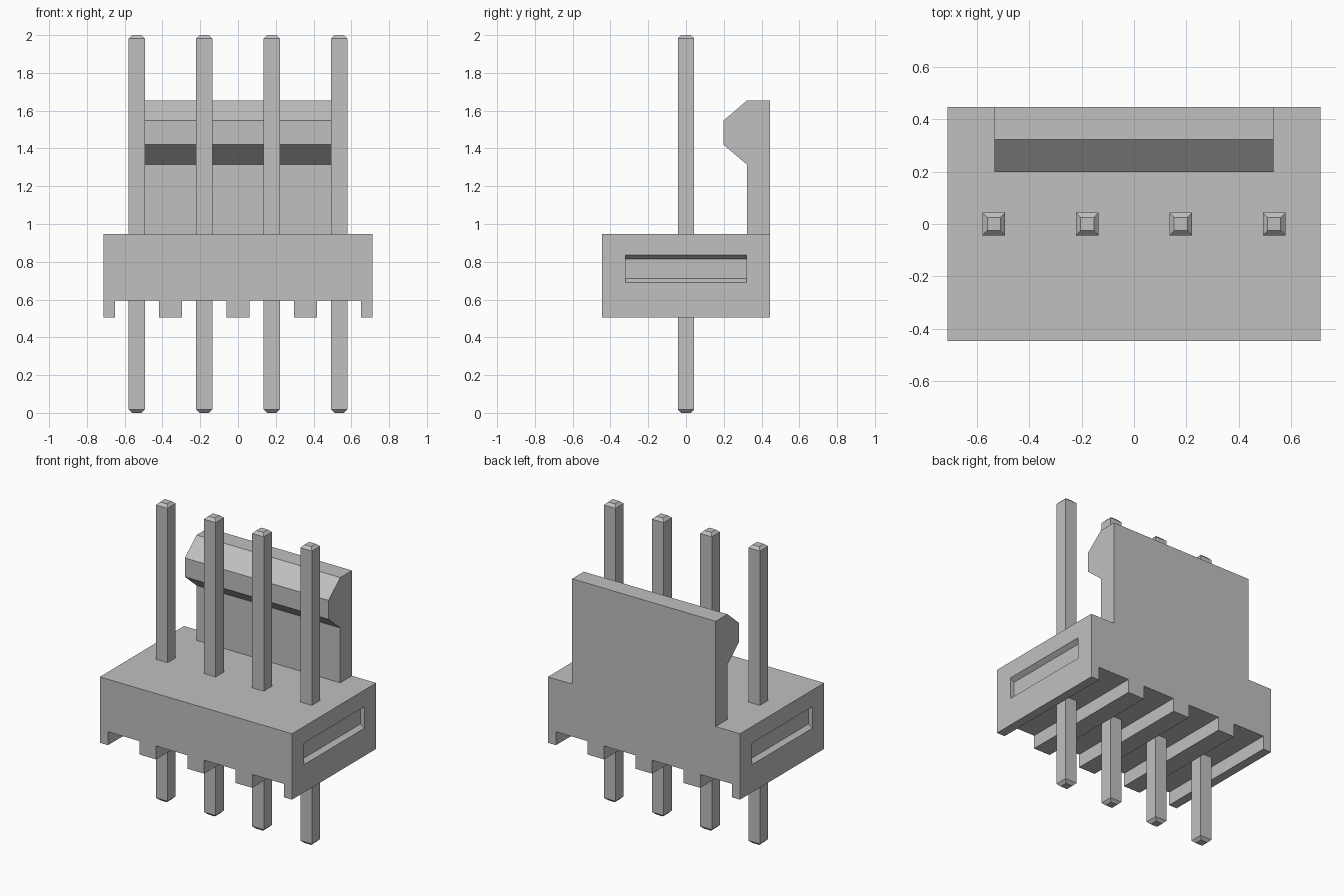
import bpy
import bmesh
from mathutils import Vector

cube = bpy.data.objects.get("Cube")
if cube:
    bpy.data.objects.remove(cube, do_unlink=True)

# One plain grey for everything
grey = bpy.data.materials.new("light grey")
grey.use_nodes = True
COLOUR = (0.53, 0.53, 0.53, 1.0)
grey.diffuse_color = COLOUR
grey.node_tree.nodes["Principled BSDF"].inputs["Base Color"].default_value = COLOUR

PITCH = 0.357
PIN_X = [(i - 1.5) * PITCH for i in range(4)]
HALF_X, HALF_Y = 0.713, 0.446
FOOT_Z, FLOOR_Z, TOP_Z = 0.505, 0.595, 0.947


def finish(name, bm):
    bmesh.ops.recalc_face_normals(bm, faces=bm.faces[:])
    mesh = bpy.data.meshes.new(name)
    bm.to_mesh(mesh)
    bm.free()
    mesh.materials.append(grey)
    obj = bpy.data.objects.new(name, mesh)
    bpy.context.collection.objects.link(obj)
    return obj


def extrude(name, points, along):
    """Extrude a closed outline of 3D points by a vector."""
    bm = bmesh.new()
    face = bm.faces.new([bm.verts.new(p) for p in points])
    result = bmesh.ops.extrude_face_region(bm, geom=[face], use_keep_orig=True)
    verts = [v for v in result["geom"] if isinstance(v, bmesh.types.BMVert)]
    bmesh.ops.translate(bm, verts=verts, vec=Vector(along))
    return finish(name, bm)


# Housing: comb outline with a channel under each pin, extruded front to back
outline = [(HALF_X, TOP_Z), (-HALF_X, TOP_Z), (-HALF_X, FOOT_Z)]
for x in PIN_X:
    a, b = x - 0.117, x + 0.117
    outline += [(a, FOOT_Z), (a, FLOOR_Z), (b, FLOOR_Z), (b, FOOT_Z)]
outline.append((HALF_X, FOOT_Z))
housing = extrude("housing", [(x, -HALF_Y, z) for x, z in outline], (0, 2 * HALF_Y, 0))

# Tapered recess in each end of the housing
for side in (-1, 1):
    wedge = [(HALF_X + 0.03, 0.671), (HALF_X + 0.03, 0.855),
             (HALF_X - 0.03, 0.815), (HALF_X - 0.03, 0.711)]
    cutter = extrude("recess_cutter", [(side * x, -0.32, z) for x, z in wedge], (0, 0.64, 0))
    cutter.hide_render = True
    mod = housing.modifiers.new("recess", "BOOLEAN")
    mod.operation = "DIFFERENCE"
    mod.solver = "EXACT"
    mod.object = cutter
    bpy.context.view_layer.objects.active = housing
    bpy.ops.object.modifier_apply(modifier=mod.name)
    bpy.data.objects.remove(cutter, do_unlink=True)

# Locking latch: hooked wall rising from the back edge
hook = [(HALF_Y, TOP_Z), (HALF_Y, 1.653), (0.322, 1.653), (0.198, 1.547),
        (0.198, 1.42), (0.322, 1.315), (0.322, TOP_Z)]
extrude("latch", [(-0.533, y, z) for y, z in hook], (1.066, 0, 0))

# Square pins with chamfered tips
for number, x in enumerate(PIN_X, 1):
    bm = bmesh.new()
    rings = []
    for z, r in ((0, 0.025), (0.018, 0.043), (1.982, 0.043), (2, 0.025)):
        rings.append([bm.verts.new((x + sx * r, sy * r, z))
                      for sx, sy in ((-1, -1), (1, -1), (1, 1), (-1, 1))])
    for low, high in zip(rings, rings[1:]):
        for i in range(4):
            j = (i + 1) % 4
            bm.faces.new((low[i], low[j], high[j], high[i]))
    bm.faces.new(rings[0])
    bm.faces.new(rings[-1])
    finish(f"pin_{number}", bm)
